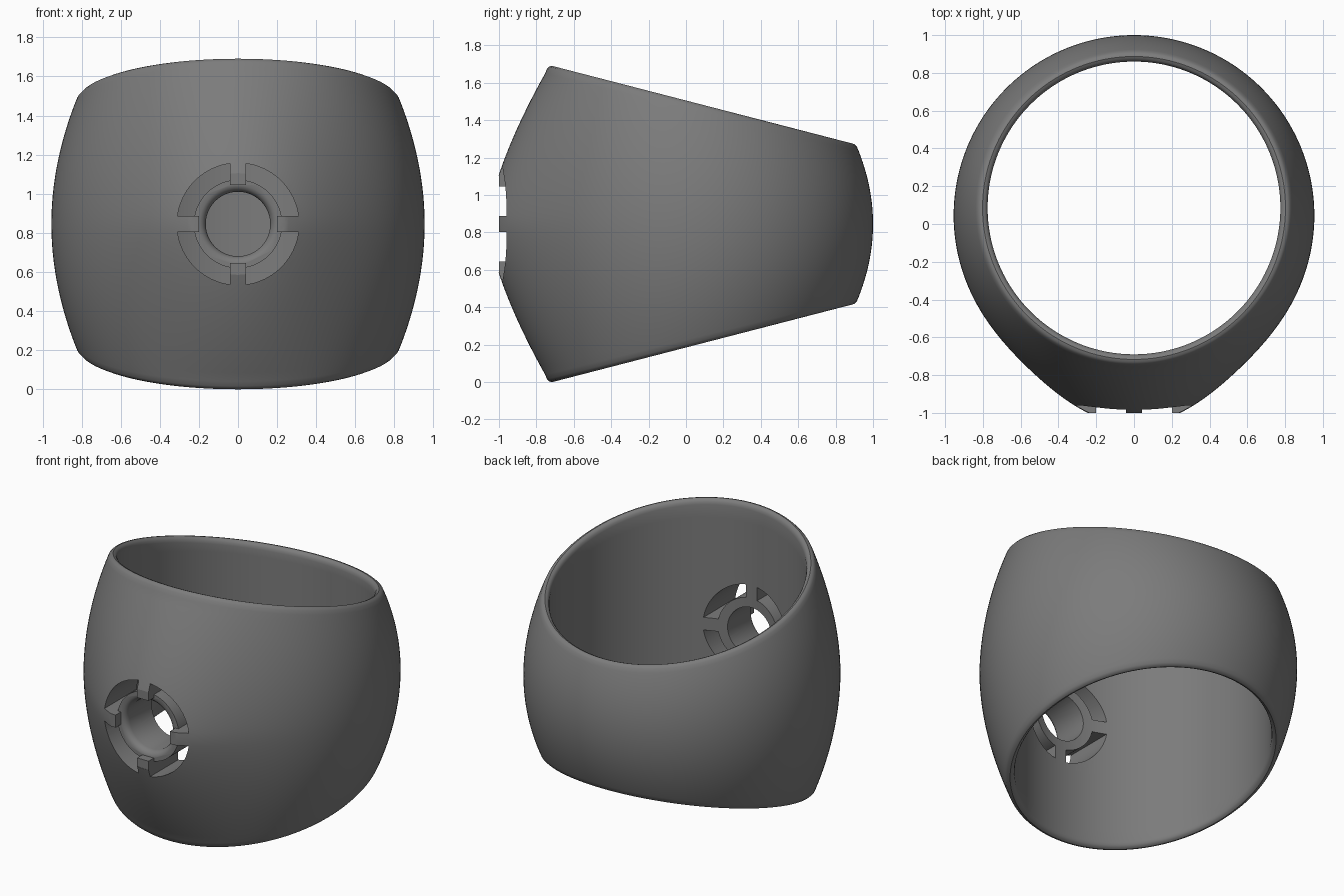
import bpy
import bmesh
from math import sin, cos, pi, exp, radians, asin, sqrt

if "Cube" in bpy.data.objects:
    bpy.data.objects.remove(bpy.data.objects["Cube"])

MID_Z = 0.845        # height of the band's middle
AXIS_Y = 0.085       # bore axis
BORE = 0.775         # bore radius
SEGMENTS = 160
SPOKE = 0.042        # half width of a spoke

grey = bpy.data.materials.new("dark_grey")
grey.use_nodes = True
grey.diffuse_color = (0.2, 0.2, 0.2, 1)
grey.node_tree.nodes["Principled BSDF"].inputs["Base Color"].default_value = (0.2, 0.2, 0.2, 1)


def make_object(name, bm):
    bmesh.ops.recalc_face_normals(bm, faces=bm.faces)
    mesh = bpy.data.meshes.new(name)
    bm.to_mesh(mesh)
    bm.free()
    obj = bpy.data.objects.new(name, mesh)
    bpy.context.collection.objects.link(obj)
    return obj


def band_section(a):
    """Closed (radius, height) section of the band at angle a from the front."""
    half = 0.66 - 0.256 * (AXIS_Y - 0.81 * cos(a))
    bump = exp(-(a / radians(26)) ** 2)
    power = 2 - 0.53 * exp(-(a / radians(45)) ** 2)
    off = 0.04 * cos(a)
    middle = off + sqrt(0.955 ** 2 - (0.04 * sin(a)) ** 2) + 0.15 * bump
    rim = 0.838
    edge = half - 0.04
    # rounded lip from the bore to the outer face
    lip = [(BORE, 0.035), (0.779, 0.018), (0.788, 0.006), (0.802, 0),
           (0.816, 0.004), (0.828, 0.016)]
    top = [(r, half - d) for r, d in lip]
    n = 36
    outer = []
    for i in range(n + 1):
        t = 1 - 2 * i / n
        outer.append((rim + (middle - rim) * (1 - abs(t) ** power), t * edge))
    bottom = [(r, -z) for r, z in reversed(top)]
    inner = [(BORE, -edge * (1 - 2 * i / 8) * 0.9) for i in range(9)]
    return top + outer + bottom + inner


# Band: slanted, rounded ring with a fuller front
bm = bmesh.new()
loops = []
for s in range(SEGMENTS):
    a = 2 * pi * s / SEGMENTS
    signed = a if a <= pi else a - 2 * pi
    loops.append([bm.verts.new((r * sin(a), AXIS_Y - r * cos(a), MID_Z + z))
                  for r, z in band_section(signed)])
for s in range(SEGMENTS):
    p, q = loops[s], loops[(s + 1) % SEGMENTS]
    for i in range(len(p)):
        j = (i + 1) % len(p)
        bm.faces.new((p[i], p[j], q[j], q[i]))
band = make_object("ring_band", bm)


def add_prism(bm, outline, y0, y1):
    """Prism along y from an (x, z) outline around the hub centre."""
    ends = [[bm.verts.new((x, y, MID_Z + z)) for x, z in outline] for y in (y0, y1)]
    n = len(outline)
    bm.faces.new(ends[0])
    bm.faces.new(ends[1])
    for i in range(n):
        j = (i + 1) % n
        bm.faces.new((ends[0][i], ends[0][j], ends[1][j], ends[1][i]))


def arc(radius, quarter, steps=20):
    """Arc of one quarter, stopping at the spoke sides."""
    gap = asin(SPOKE / radius)
    start = quarter * pi / 2 + gap
    span = pi / 2 - 2 * gap
    return [(radius * cos(start + span * i / steps), radius * sin(start + span * i / steps))
            for i in range(steps + 1)]


def cut(bm, name):
    cutter = make_object(name, bm)
    cutter.hide_render = True
    mod = band.modifiers.new(name, 'BOOLEAN')
    mod.operation = 'DIFFERENCE'
    mod.solver = 'EXACT'
    mod.object = cutter
    bpy.context.view_layer.objects.active = band
    bpy.ops.object.modifier_apply(modifier=name)
    bpy.data.objects.remove(cutter)


# Flat cap that trims the spoke fronts
bm = bmesh.new()
add_prism(bm, [(0.26 * cos(i * pi / 32), 0.26 * sin(i * pi / 32)) for i in range(64)], -1.3, -1.0)
cut(bm, "front_trim")

# Recess in front of the hub, leaving the spoke ends proud
bm = bmesh.new()
recess = []
for k in range(4):
    recess += arc(0.205, k)[:1] + arc(0.25, k) + arc(0.205, k)[-1:]
add_prism(bm, recess, -1.3, -0.945)
cut(bm, "hub_recess")

# Four curved slots through the wall
bm = bmesh.new()
for k in range(4):
    add_prism(bm, arc(0.312, k) + arc(0.226, k)[::-1], -1.31, -0.4)
cut(bm, "slots")

# Hub bore with a rounded mouth
bm = bmesh.new()
rings = []
for y, r in [(-1.32, 0.197), (-0.945, 0.197), (-0.937, 0.182), (-0.925, 0.171),
             (-0.905, 0.165), (-0.4, 0.165)]:
    rings.append([bm.verts.new((r * cos(i * pi / 32), y, MID_Z + r * sin(i * pi / 32)))
                  for i in range(64)])
for p, q in zip(rings, rings[1:]):
    for i in range(64):
        j = (i + 1) % 64
        bm.faces.new((p[i], p[j], q[j], q[i]))
bm.faces.new(rings[0])
bm.faces.new(rings[-1])
cut(bm, "hub_bore")

# Colour and smooth shading
band.data.materials.clear()
band.data.materials.append(grey)
for poly in band.data.polygons:
    poly.material_index = 0
bpy.ops.object.select_all(action='DESELECT')
band.select_set(True)
bpy.context.view_layer.objects.active = band
bpy.ops.object.shade_smooth_by_angle(angle=radians(35))
